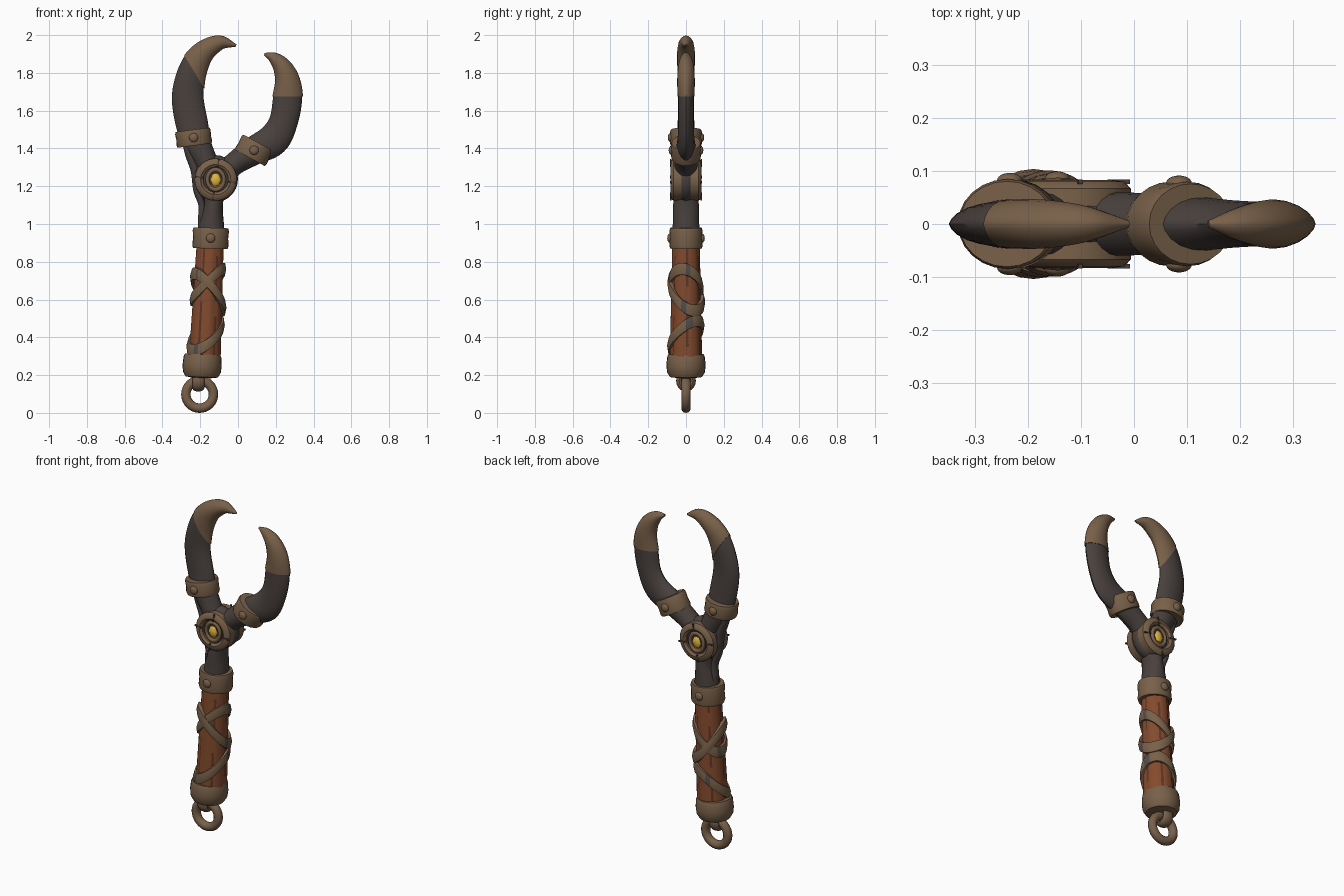
import bpy, bmesh
from math import sin, cos, pi
from mathutils import Vector, Matrix

cube = bpy.data.objects.get("Cube")
if cube:
    bpy.data.objects.remove(cube)


def material(name, rgb):
    m = bpy.data.materials.new(name)
    m.use_nodes = True
    m.diffuse_color = (*rgb, 1)
    m.node_tree.nodes["Principled BSDF"].inputs["Base Color"].default_value = (*rgb, 1)
    return m


BRONZE = material("worn bronze", (0.19, 0.118, 0.067))
DARK = material("dark horn", (0.066, 0.052, 0.047))
WOOD = material("rust red wood", (0.23, 0.07, 0.027))
GRAIN = material("dark wood grain", (0.12, 0.036, 0.016))
PATCH = material("grey patch", (0.085, 0.075, 0.07))
GOLD = material("gold gem", (0.75, 0.47, 0.05))
AMBER = material("amber rim", (0.36, 0.17, 0.02))


def finish(name, bm, mats, matrix=Matrix(), angle=40):
    bmesh.ops.recalc_face_normals(bm, faces=bm.faces)
    bm.transform(matrix)
    mesh = bpy.data.meshes.new(name)
    bm.to_mesh(mesh)
    bm.free()
    ob = bpy.data.objects.new(name, mesh)
    bpy.context.collection.objects.link(ob)
    for m in mats:
        mesh.materials.append(m)
    bpy.ops.object.select_all(action="DESELECT")
    ob.select_set(True)
    bpy.context.view_layer.objects.active = ob
    bpy.ops.object.shade_smooth_by_angle(angle=angle * pi / 180)
    return ob


def skin(rings, closed=False, rule=None):
    """Join successive rings of points with quads; cap the ends unless closed."""
    bm = bmesh.new()
    vs = [[bm.verts.new(p) for p in r] for r in rings]
    n = len(vs[0])
    for i in range(len(vs) if closed else len(vs) - 1):
        a, b = vs[i], vs[(i + 1) % len(vs)]
        for j in range(n):
            k = (j + 1) % n
            f = bm.faces.new((a[j], a[k], b[k], b[j]))
            f.material_index = rule(i, j) if rule else 0
    if not closed:
        bm.faces.new(vs[0])
        bm.faces.new(vs[-1])
    return bm


def placed(loc, tilt=0, turn=0, scale=(1, 1, 1)):
    return (Matrix.Translation(loc) @ Matrix.Rotation(tilt, 4, "Y")
            @ Matrix.Rotation(turn, 4, "X") @ Matrix.Diagonal((*scale, 1)))


def lathe(name, profile, mat, matrix, sides=32, closed=False):
    rings = [[(r * cos(2 * pi * j / sides), r * sin(2 * pi * j / sides), h)
              for j in range(sides)] for r, h in profile]
    return finish(name, skin(rings, closed), [mat], matrix)


def torus(name, major, minor, mat, matrix):
    prof = [(major + minor * cos(2 * pi * i / 12), minor * sin(2 * pi * i / 12)) for i in range(12)]
    return lathe(name, prof, mat, matrix, closed=True)


def ball(name, mat, matrix):
    bm = bmesh.new()
    bmesh.ops.create_uvsphere(bm, u_segments=24, v_segments=14, radius=1)
    return finish(name, bm, [mat], matrix)


def spline(path, steps=6):
    """Catmull-Rom points through the path."""
    p = [Vector(q) for q in path]
    p = [2 * p[0] - p[1]] + p + [2 * p[-1] - p[-2]]
    out = []
    for i in range(1, len(p) - 2):
        a, b, c, d = p[i - 1:i + 3]
        for s in range(steps):
            t = s / steps
            out.append(0.5 * (2 * b + (c - a) * t + (2 * a - 5 * b + 4 * c - d) * t * t
                              + (3 * b - a - 3 * c + d) * t ** 3))
    return out + [p[-2]]


def limb(path, swell=1.0, edge=0.25, sides=20):
    """Sweep a lens section along (x, z, half width, half depth) points."""
    pts, rings = spline(path), []
    for i, p in enumerate(pts):
        a, b = pts[max(i - 1, 0)], pts[min(i + 1, len(pts) - 1)]
        t = Vector((b[0] - a[0], b[1] - a[1])).normalized()
        ring = []
        for j in range(sides):
            c, s = cos(2 * pi * j / sides), sin(2 * pi * j / sides)
            w, d = p[2] * swell * c, p[3] * swell * s * abs(s) ** edge
            ring.append((p[0] + t.y * w, d, p[1] - t.x * w))
        rings.append(ring)
    return skin(rings)


def claw(side, path, cut_point, cut_normal):
    finish(side + "_claw_arm", limb(path), [DARK])
    # Horn tip: a slightly swollen copy, kept only beyond the cut
    bm = limb(path, 1.06)
    bmesh.ops.bisect_plane(bm, geom=bm.verts[:] + bm.edges[:] + bm.faces[:], plane_co=cut_point,
                           plane_no=cut_normal, clear_inner=True)
    bmesh.ops.holes_fill(bm, edges=[e for e in bm.edges if e.is_boundary], sides=0)
    finish(side + "_claw_tip", bm, [BRONZE])


# Claws
claw("right", [(-.12, 1.22, .07, .065), (-.165, 1.32, .062, .06), (-.222, 1.44, .075, .052),
               (-.242, 1.52, .085, .045), (-.266, 1.66, .084, .04), (-.254, 1.77, .077, .042),
               (-.22, 1.86, .068, .044), (-.165, 1.925, .053, .043), (-.09, 1.96, .036, .032),
               (-.01, 1.945, .006, .006)], (-.235, 0, 1.81), (.857, 0, .515))
claw("left", [(-.12, 1.22, .07, .06), (-.03, 1.31, .06, .06), (.08, 1.385, .075, .055),
              (.185, 1.445, .085, .045), (.24, 1.54, .076, .042), (.262, 1.66, .077, .042),
              (.262, 1.755, .064, .044), (.235, 1.83, .048, .04), (.19, 1.878, .03, .027),
              (.14, 1.9, .006, .006)], (.26, 0, 1.675), (0, 0, 1))

# Hub, neck and the thin side strand
ball("hub", DARK, placed((-.122, 0, 1.24), scale=(.122, .07, .125)))
finish("neck", limb([(-.145, .92, .074, .074), (-.14, 1.0, .066, .07), (-.13, 1.1, .05, .068),
                     (-.125, 1.2, .06, .06)], edge=0), [DARK])
finish("side_strand", limb([(-.18, .95, .03, .03), (-.19, 1.02, .022, .028), (-.192, 1.1, .018, .025),
                            (-.215, 1.18, .022, .028), (-.225, 1.28, .025, .03),
                            (-.255, 1.37, .025, .03), (-.275, 1.45, .025, .03)], edge=0), [DARK])

# Medallion on the front and the back of the hub
for side, s in (("front", 1), ("back", -1)):
    def at(depth, scale=(1, 1, 1)):
        return placed((-.118, -s * depth, 1.235), turn=s * pi / 2, scale=scale)
    lathe(side + "_medallion_ring", [(.112, -.03), (.112, .012), (.1, .025), (.08, .028), (.066, .018),
                                     (.066, -.03)], BRONZE, at(.055), closed=True)
    lathe(side + "_medallion_bed", [(.07, -.02), (.07, .006)], DARK, at(.055))
    torus(side + "_gem_setting", .048, .011, BRONZE, at(.066, (.92, 1.1, 1)))
    lathe(side + "_gem_rim", [(.041, -.01), (.041, .01)], AMBER, at(.056, (.92, 1.1, 1)))
    lathe(side + "_gem", [(.034, 0), (.032, .008), (.02, .016)], GOLD, at(.06, (.92, 1.1, 1)), sides=6)
    for k in range(4):
        a = k * pi / 2 + .15
        bm = bmesh.new()
        bmesh.ops.create_cube(bm, size=1)
        finish(f"{side}_ring_notch_{k + 1}", bm, [DARK],
               placed((-.118 + .09 * sin(a), -s * .08, 1.235 + .09 * cos(a)), tilt=a, scale=(.008, .009, .042)))


# Collars and pommel cap, with studs on the front and back of the collars
def collar(name, x, z, rx, ry, half, tilt):
    prof = [(.8, -1), (.95, -1), (1, -.7), (.97, 0), (1, .7), (.95, 1), (.8, 1)]
    lathe(name, prof, BRONZE, placed((x, 0, z), tilt, scale=(rx, ry, half)), sides=24)
    for side, s in (("front", -1), ("back", 1)):
        ball(f"{name}_{side}_stud", BRONZE, placed((x, s * ry * .97, z), tilt, scale=(.024, .014, .024)))


collar("handle_collar", -.145, .925, .096, .088, .055, .03)
collar("right_claw_collar", -.235, 1.457, .095, .085, .042, -.13)
collar("left_claw_collar", .085, 1.39, .094, .08, .046, .5)
lathe("pommel_cap", [(.05, -.065), (.085, -.06), (.1, -.035), (.104, 0), (.1, .045), (.094, .06), (.07, .06)],
      BRONZE, placed((-.19, 0, .25), .04), sides=24)

# Hanging ring and its link
torus("hanging_ring", .073, .025, BRONZE, placed((-.203, 0, .098), turn=pi / 2))
torus("ring_link", .036, .016, BRONZE, placed((-.21, 0, .17), tilt=pi / 2, scale=(1.1, 1, 2)))


# Handle with shallow grooves running along the grain
def grip(z):
    t = (z - .31) / .57
    return -.175 + .027 * t, .085 - .012 * t


SIDES = 36
rings = []
for i in range(9):
    z = .27 + .08 * i
    x, r = grip(z)
    rings.append([(x + r * g * cos(2 * pi * j / SIDES), r * g * sin(2 * pi * j / SIDES), z)
                  for j in range(SIDES) for g in [.95 if j % 6 == 0 else 1]])
finish("handle", skin(rings, rule=lambda i, j: int(j % 6 == 0 and (i + j // 6) % 4 != 0)), [WOOD, GRAIN])


# Leather straps: tilted loops around the handle
def strap(name, mid, rise_x, rise_y, lift, patches):
    rings, n = [], 48
    for i in range(n):
        a = 2 * pi * i / n
        zc = mid + rise_x * cos(a) + rise_y * sin(a)
        ring = []
        for out, h in ((-.01, -.033), (.01, -.031), (.016, 0), (.01, .031), (-.01, .033)):
            x, r = grip(zc + h)
            r += out + lift
            ring.append((x + r * cos(a), r * sin(a), zc + h))
        rings.append(ring)
    bm = skin(rings, True, lambda i, j: int(j in (1, 2) and i in patches))
    finish(name, bm, [BRONZE, PATCH])


strap("upper_strap", .68, .08, -.02, 0, (0, 1, 20, 21))
strap("crossing_strap", .64, -.085, -.05, .006, (46, 47, 30))
strap("lower_strap", .41, .055, .055, 0, (0, 1, 2, 31, 32, 14, 15))
